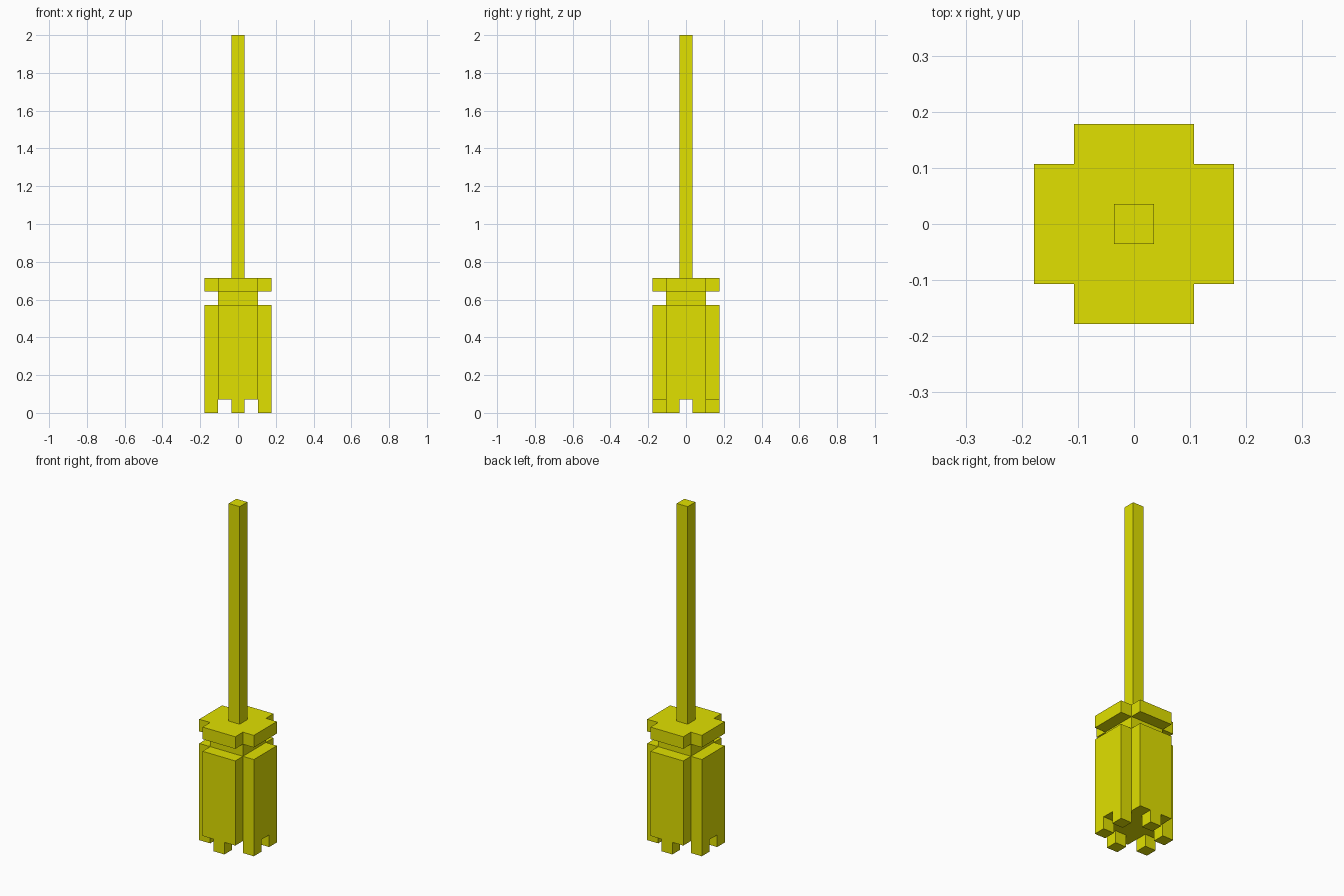
import bpy, bmesh

if "Cube" in bpy.data.objects:
    bpy.data.objects.remove(bpy.data.objects["Cube"])

U = 2 / 28  # one block of the grid

yellow = bpy.data.materials.new("yellow")
yellow.diffuse_color = (0.75, 0.75, 0.0, 1)
yellow.use_nodes = True
yellow.node_tree.nodes["Principled BSDF"].inputs["Base Color"].default_value = yellow.diffuse_color

PLUS = [(-1.5, -2.5), (1.5, -2.5), (1.5, -1.5), (2.5, -1.5), (2.5, 1.5), (1.5, 1.5),
        (1.5, 2.5), (-1.5, 2.5), (-1.5, 1.5), (-2.5, 1.5), (-2.5, -1.5), (-1.5, -1.5)]


def square(half, cx=0, cy=0):
    return [(cx + sx * half, cy + sy * half) for sx, sy in ((-1, -1), (1, -1), (1, 1), (-1, 1))]


def prism(name, outline, z0, z1):
    """Extrude a flat outline upward, all in block units."""
    bm = bmesh.new()
    base = bm.faces.new([bm.verts.new((x * U, y * U, z0 * U)) for x, y in outline])
    top = bmesh.ops.extrude_face_region(bm, geom=[base], use_keep_orig=True)["geom"]
    bmesh.ops.translate(bm, vec=(0, 0, (z1 - z0) * U),
                        verts=[v for v in top if isinstance(v, bmesh.types.BMVert)])
    bmesh.ops.recalc_face_normals(bm, faces=bm.faces)
    mesh = bpy.data.meshes.new(name)
    bm.to_mesh(mesh)
    bm.free()
    mesh.materials.append(yellow)
    obj = bpy.data.objects.new(name, mesh)
    bpy.context.collection.objects.link(obj)


# Bristle tips under the brush head
for i, (x, y) in enumerate([(-2, -1), (-2, 1), (2, -1), (2, 1), (0, -2), (0, 2)]):
    prism(f"bristle_tip_{i + 1}", square(0.5, x, y), 0, 1)

# Brush head, binding neck and cap
prism("bristles", PLUS, 1, 8)
prism("neck", square(1.5), 8, 9)
prism("cap", PLUS, 9, 10)

# Long handle
prism("handle", square(0.5), 10, 28)
